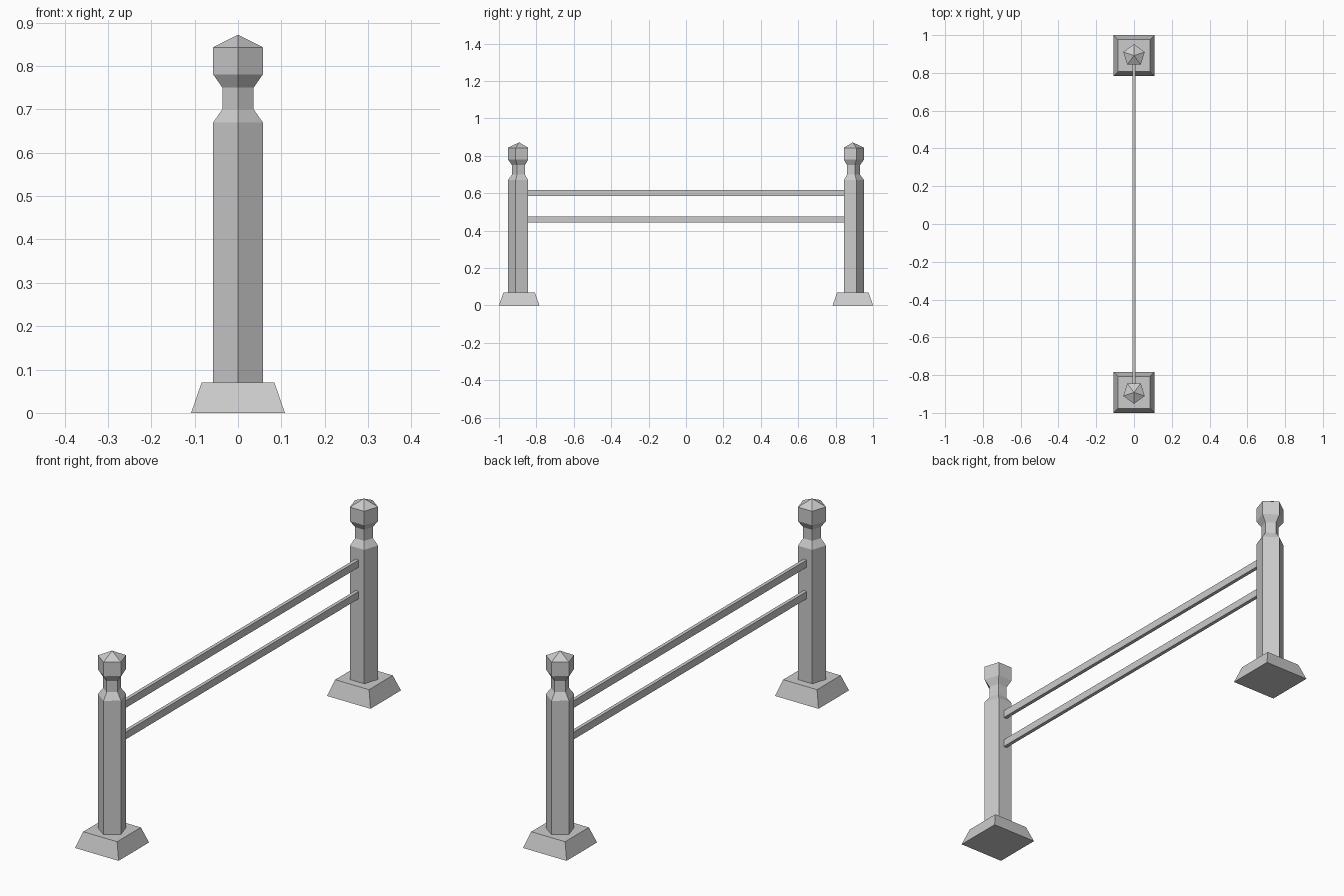
import bpy, bmesh, math

if "Cube" in bpy.data.objects:
    bpy.data.objects.remove(bpy.data.objects["Cube"])

grey = bpy.data.materials.new("grey_stone")
grey.diffuse_color = (0.6, 0.6, 0.6, 1)
grey.use_nodes = True
grey.node_tree.nodes["Principled BSDF"].inputs["Base Color"].default_value = grey.diffuse_color


def lathe(name, sides, profile, y, start):
    """Stack of regular polygon rings (radius, z); radius 0 makes a tip."""
    bm = bmesh.new()
    rings = []
    for r, z in profile:
        if r == 0:
            rings.append([bm.verts.new((0, 0, z))])
        else:
            angles = [start + math.tau * i / sides for i in range(sides)]
            rings.append([bm.verts.new((r * math.cos(a), r * math.sin(a), z)) for a in angles])
    bm.faces.new(rings[0][::-1])
    for low, high in zip(rings, rings[1:]):
        for i in range(sides):
            j = (i + 1) % sides
            if len(high) == 1:
                bm.faces.new((low[i], low[j], high[0]))
            else:
                bm.faces.new((low[i], low[j], high[j], high[i]))
    if len(rings[-1]) > 1:
        bm.faces.new(rings[-1])
    return finish(name, bm, (0, y, 0))


def finish(name, bm, location):
    mesh = bpy.data.meshes.new(name)
    bm.to_mesh(mesh)
    bm.free()
    mesh.materials.append(grey)
    obj = bpy.data.objects.new(name, mesh)
    obj.location = location
    bpy.context.collection.objects.link(obj)
    return obj


# Five-sided post with a narrow neck and pointed head
POST = [(0.06, 0.07), (0.06, 0.67), (0.038, 0.70), (0.038, 0.75),
        (0.06, 0.78), (0.06, 0.843), (0, 0.872)]
# Square tapered foot
R2 = math.sqrt(2)
FOOT = [(0.108 * R2, 0), (0.084 * R2, 0.07)]

for side, label in ((-1, "front"), (1, "back")):
    y = side * 0.892
    lathe(label + "_foot", 4, FOOT, y, math.pi / 4)
    # one post corner points outward, the flat side faces the rails
    lathe(label + "_post", 5, POST, y, side * math.pi / 2)

# Two thin rails between the posts
for label, z in (("lower_rail", 0.46), ("upper_rail", 0.601)):
    bm = bmesh.new()
    bmesh.ops.create_cube(bm, size=1)
    bmesh.ops.scale(bm, vec=(0.016, 1.69, 0.033), verts=bm.verts)
    finish(label, bm, (0, 0, z))
